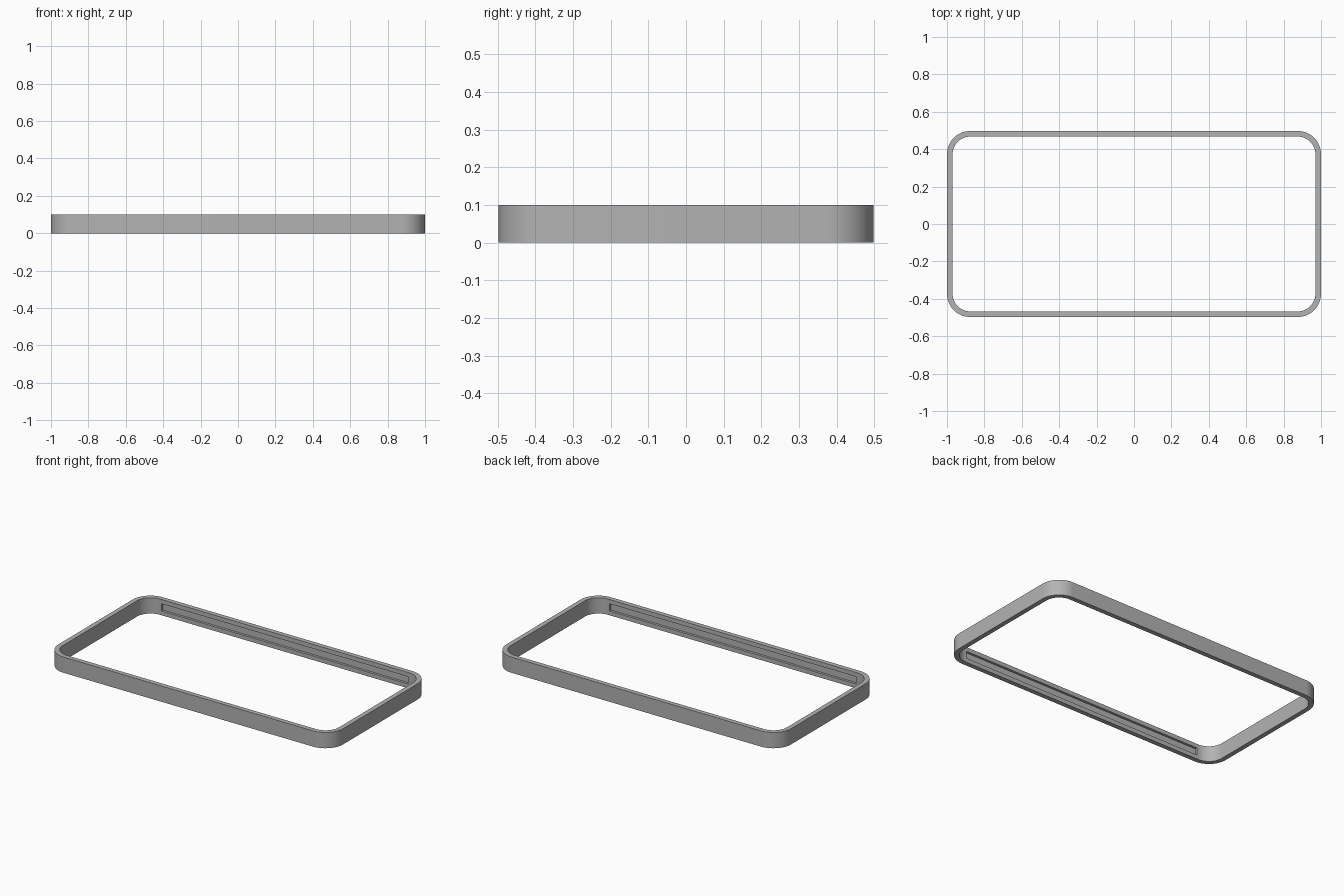
import bpy, bmesh, math

cube = bpy.data.objects.get("Cube")
if cube:
    bpy.data.objects.remove(cube, do_unlink=True)

HALF_X, HALF_Y, HEIGHT = 1.0, 0.4975, 0.1
RADIUS, WALL, STEPS = 0.125, 0.03, 16
SLOT_LENGTH, SLOT_HEIGHT, SLOT_DEPTH = 1.73, 0.046, 0.015

grey = bpy.data.materials.new("plain grey")
grey.use_nodes = True
colour = (0.45, 0.45, 0.45, 1)
grey.diffuse_color = colour
grey.node_tree.nodes["Principled BSDF"].inputs["Base Color"].default_value = colour


def rounded_outline(inset):
    """Corner arcs of the rounded rectangle, moved inwards by inset."""
    r = RADIUS - inset
    points = []
    for corner, (sx, sy) in enumerate([(1, 1), (-1, 1), (-1, -1), (1, -1)]):
        for i in range(STEPS + 1):
            a = (corner + i / STEPS) * math.pi / 2
            points.append((sx * (HALF_X - RADIUS) + r * math.cos(a),
                           sy * (HALF_Y - RADIUS) + r * math.sin(a)))
    return points


# Rounded frame: four loops swept around the wall section
bm = bmesh.new()
section = [(0, 0), (0, HEIGHT), (WALL, HEIGHT), (WALL, 0)]
loops = [[bm.verts.new((x, y, z)) for x, y in rounded_outline(inset)]
         for inset, z in section]
count = len(loops[0])
for k in range(len(loops)):
    low, high = loops[k], loops[(k + 1) % len(loops)]
    for i in range(count):
        j = (i + 1) % count
        bm.faces.new((low[i], low[j], high[j], high[i]))
bmesh.ops.recalc_face_normals(bm, faces=bm.faces)
mesh = bpy.data.meshes.new("frame")
bm.to_mesh(mesh)
bm.free()
mesh.materials.append(grey)
frame = bpy.data.objects.new("frame", mesh)
bpy.context.collection.objects.link(frame)
bpy.context.view_layer.objects.active = frame

# Long shallow slots in the inner faces of the front and back walls
for side in (-1, 1):
    inner_y = HALF_Y - WALL
    bpy.ops.mesh.primitive_cube_add(size=1, location=(0, side * inner_y, HEIGHT / 2))
    cutter = bpy.context.object
    cutter.name = "slot_cutter"
    cutter.scale = (SLOT_LENGTH, 2 * SLOT_DEPTH, SLOT_HEIGHT)
    cutter.hide_render = True
    cutter.data.materials.append(grey)
    bpy.context.view_layer.objects.active = frame
    cut = frame.modifiers.new("slot", 'BOOLEAN')
    cut.operation = 'DIFFERENCE'
    cut.solver = 'EXACT'
    cut.object = cutter
    bpy.ops.object.modifier_apply(modifier=cut.name)
    bpy.data.objects.remove(cutter, do_unlink=True)

# Smooth corners with sharp rims
bpy.ops.object.select_all(action='DESELECT')
frame.select_set(True)
bpy.context.view_layer.objects.active = frame
bpy.ops.object.shade_smooth_by_angle(angle=math.radians(30))
